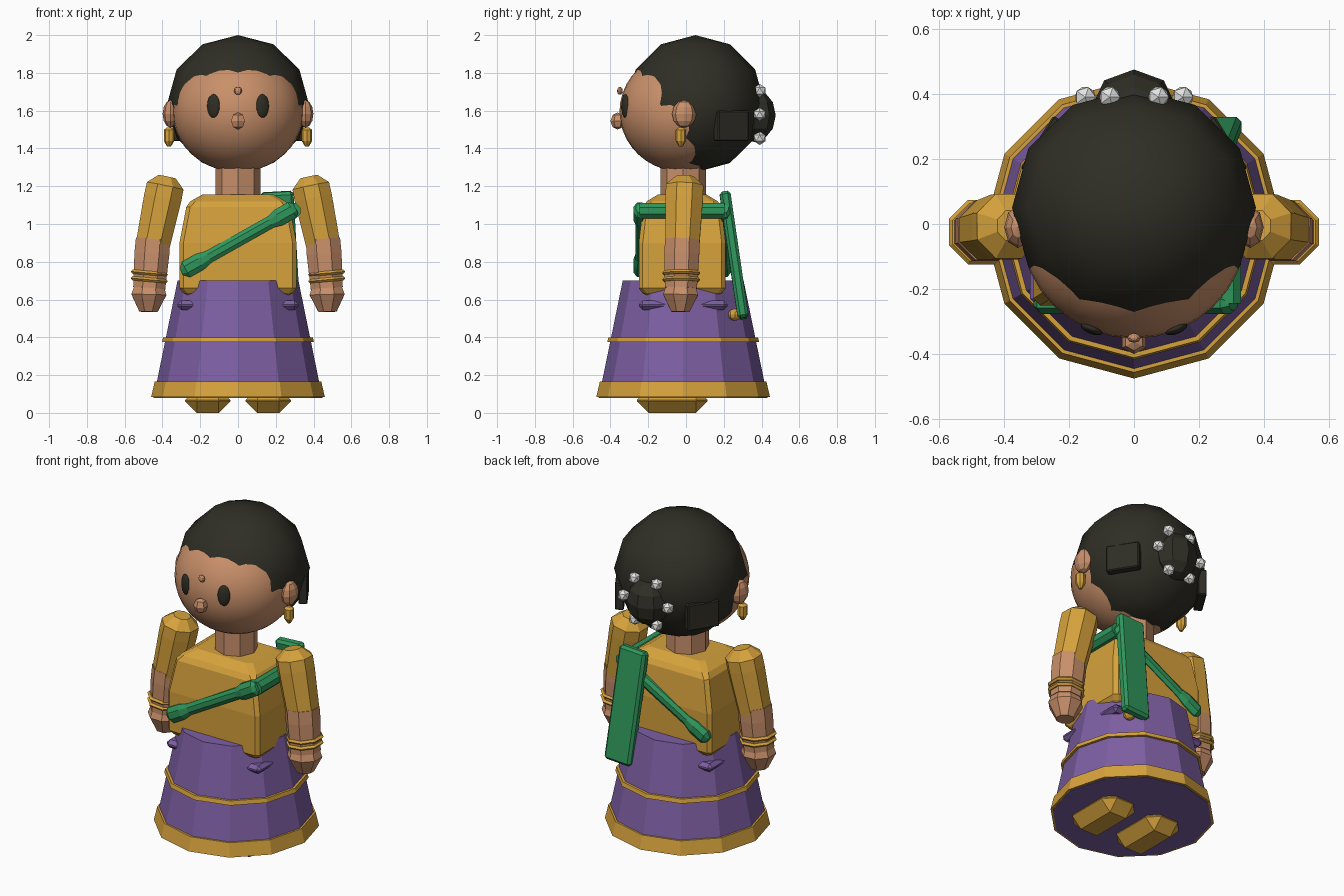
import bpy, bmesh, math
from mathutils import Vector, Matrix

if "Cube" in bpy.data.objects:
    bpy.data.objects.remove(bpy.data.objects["Cube"])

def material(name, hex_code):
    def lin(i):
        c = int(hex_code[i:i + 2], 16) / 255
        return c / 12.92 if c <= 0.04045 else ((c + 0.055) / 1.055) ** 2.4
    m = bpy.data.materials.new(name)
    m.diffuse_color = (lin(0), lin(2), lin(4), 1)
    m.use_nodes = True
    m.node_tree.nodes["Principled BSDF"].inputs["Base Color"].default_value = m.diffuse_color
    return m

SKIN = material("skin", "c9906a")
HAIR = material("dark_hair", "2f2e25")
GOLD = material("gold", "d6a23c")
PURPLE = material("purple", "7d5fa3")
GREEN = material("green", "2f965b")
WHITE = material("white", "e4e4e2")
CY = -0.015  # body centre line in y

def finish(name, bm, mat, smooth=False, bevel=0):
    bmesh.ops.recalc_face_normals(bm, faces=bm.faces[:])
    for f in bm.faces:
        f.smooth = smooth
    me = bpy.data.meshes.new(name)
    bm.to_mesh(me)
    bm.free()
    me.materials.append(mat)
    ob = bpy.data.objects.new(name, me)
    bpy.context.collection.objects.link(ob)
    if bevel:
        b = ob.modifiers.new("bevel", 'BEVEL')
        b.width, b.segments, b.limit_method = bevel, 1, 'ANGLE'
        b.angle_limit = math.radians(40)
    return ob

def skin_rings(bm, rings):
    loops = [[bm.verts.new(p) for p in r] for r in rings]
    n = len(loops[0])
    for a, b in zip(loops, loops[1:]):
        for i in range(n):
            j = (i + 1) % n
            bm.faces.new((a[i], a[j], b[j], b[i]))
    bm.faces.new(loops[0])
    bm.faces.new(loops[-1])

def loft(name, a, b, profile, sides, mat, phase=0.0, flat=1.0, bevel=0):
    """Solid from a to b; profile = (fraction along, radius)."""
    a, b = Vector(a), Vector(b)
    d = (b - a).normalized()
    u = d.cross(Vector((0, 1, 0)) if abs(d.y) < 0.9 else Vector((0, 0, 1))).normalized()
    v = d.cross(u)
    rings = []
    for t, r in profile:
        c = a.lerp(b, t)
        angs = [2 * math.pi * (i + phase) / sides for i in range(sides)]
        rings.append([c + u * (r * math.cos(w)) + v * (r * flat * math.sin(w)) for w in angs])
    bm = bmesh.new()
    skin_rings(bm, rings)
    return finish(name, bm, mat, bevel=bevel)

def ball(name, loc, size, seg, rings, mat, smooth=False, rot=None):
    bm = bmesh.new()
    m = Matrix.Translation(loc) @ (rot or Matrix()) @ Matrix.Diagonal((*size, 1))
    bmesh.ops.create_uvsphere(bm, u_segments=seg, v_segments=rings, radius=1, matrix=m)
    return finish(name, bm, mat, smooth)

def box(name, loc, size, mat, bevel=0, rz=0):
    bm = bmesh.new()
    m = Matrix.Translation(loc) @ Matrix.Rotation(rz, 4, 'Z') @ Matrix.Diagonal((*size, 1))
    bmesh.ops.create_cube(bm, size=1, matrix=m)
    return finish(name, bm, mat, bevel=bevel)

def upright(name, z0, z1, r0, r1, sides, mat):
    return loft(name, (0, CY, z0), (0, CY, z1), [(0, r0), (1, r1)], sides, mat)

# skirt with trim
upright("skirt", 0.08, 0.70, 0.447, 0.32, 12, PURPLE)
upright("skirt_hem", 0.083, 0.165, 0.46, 0.441, 12, GOLD)
upright("skirt_band", 0.375, 0.40, 0.402, 0.396, 12, GOLD)
box("waist", (0, CY, 0.57), (0.64, 0.47, 0.05), PURPLE, bevel=0.02)

# torso and neck
bm = bmesh.new()
skin_rings(bm, [[(sx * hx, CY - 0.005 + sy * hy, z) for sx, sy in ((1, 1), (-1, 1), (-1, -1), (1, -1))]
                for z, hx, hy in ((0.62, 0.28, 0.20), (0.66, 0.31, 0.23), (0.90, 0.31, 0.23),
                                  (1.11, 0.27, 0.205), (1.155, 0.19, 0.13))])
finish("bodice", bm, GOLD, bevel=0.02)
upright("neck", 1.10, 1.34, 0.12, 0.12, 8, SKIN)

# head, hair and face
ball("head", (0, CY, 1.595), (0.347, 0.337, 0.32), 32, 20, SKIN, True)
ball("hair", (0, 0.05, 1.637), (0.375, 0.365, 0.363), 12, 6, HAIR, True)
ball("hair_bun", (0, 0.36, 1.575), (0.13, 0.115, 0.14), 8, 6, HAIR)
ball("nose", (0, -0.362, 1.545), (0.042, 0.038, 0.045), 6, 4, SKIN)
ball("forehead_dot", (0, -0.35, 1.705), (0.021, 0.015, 0.021), 8, 6, SKIN)

# flowers ringed round the bun
for i in range(6):
    w = math.pi * i / 3
    bm = bmesh.new()
    loc = (0.15 * math.cos(w), 0.39, 1.58 + 0.145 * math.sin(w))
    bmesh.ops.create_icosphere(bm, subdivisions=1, radius=0.036, matrix=Matrix.Translation(loc))
    finish("bun_flower", bm, WHITE)

for s, side in ((-1, "left"), (1, "right")):
    # eyes, ears, earrings, side hair
    ball(side + "_eye", (s * 0.13, -0.322, 1.625), (0.036, 0.016, 0.063), 16, 10, HAIR, True,
         Matrix.Rotation(s * 0.38, 4, 'Z'))
    ball(side + "_ear", (s * 0.357, -0.01, 1.583), (0.042, 0.064, 0.073), 8, 6, SKIN)
    loft(side + "_earring", (s * 0.365, -0.027, 1.51), (s * 0.365, -0.027, 1.41),
         [(0, 0.012), (0.12, 0.028), (0.7, 0.028), (1, 0.01)], 8, GOLD)
    box(side + "_side_hair", (s * 0.277, 0.24, 1.52), (0.05, 0.19, 0.16), HAIR, 0.006, s * 0.56)

    # arms
    loft(side + "_sleeve", (s * 0.375, -0.005, 1.25), (s * 0.455, -0.02, 0.87),
         [(0, 0.05), (0.13, 0.107), (0.3, 0.108), (1, 0.097)], 8, GOLD, 0.5)
    loft(side + "_forearm", (s * 0.45, -0.02, 0.92), (s * 0.47, -0.027, 0.66),
         [(0, 0.098), (0.3, 0.1), (1, 0.092)], 8, SKIN, 0.5)
    loft(side + "_hand", (s * 0.47, -0.027, 0.70), (s * 0.474, -0.03, 0.535),
         [(0, 0.08), (0.18, 0.085), (0.45, 0.1), (1, 0.052)], 8, SKIN, 0.5)
    for z in (0.705, 0.74):
        loft(side + "_bangle", (s * 0.469, -0.025, z + 0.011), (s * 0.471, -0.025, z - 0.011),
             [(0, 0.096), (0.5, 0.107), (1, 0.096)], 8, GOLD, 0.5)

    # shoes
    box(side + "_shoe", (s * 0.16, -0.073, 0.065), (0.24, 0.375, 0.13), GOLD, bevel=0.062)

# sash: front and back diagonals joined over the side
ends = [(0, 0.02), (0.04, 0.05), (0.16, 0.05), (0.24, 0.036),
        (0.78, 0.036), (0.85, 0.05), (0.97, 0.05), (1, 0.03)]
for name, y in (("sash_front", -0.245), ("sash_back", 0.205)):
    loft(name, (-0.3, y, 0.745), (0.305, y, 1.085), ends, 8, GREEN, 0.5, 0.7)
loft("sash_side", (0.288, -0.245, 1.07), (0.288, 0.205, 1.07), [(0, 0.045), (1, 0.045)], 8, GREEN, 0.5)

# hanging end of the sash with its tassel
loft("sash_drape", (0.205, 0.205, 1.17), (0.243, 0.303, 0.50),
     [(0, 0.125), (1, 0.125)], 4, GREEN, 0.5, 0.33, bevel=0.015)
ball("tassel", (0.25, 0.26, 0.52), (0.035, 0.037, 0.032), 8, 6, GOLD)
